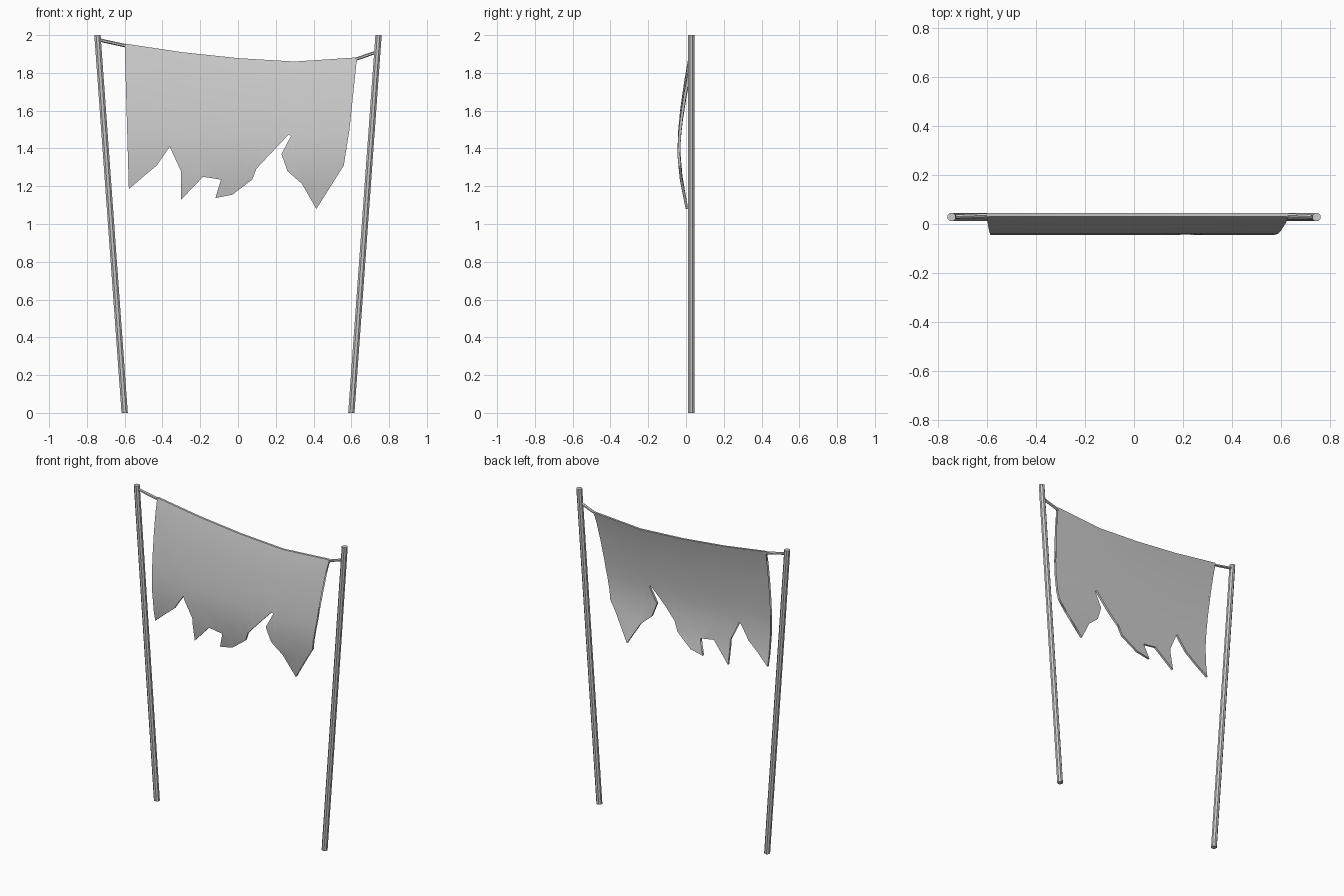
import bpy, bmesh, math
from mathutils import Vector

if "Cube" in bpy.data.objects:
    bpy.data.objects.remove(bpy.data.objects["Cube"])


def interp(pts, v):
    v = min(max(v, pts[0][0]), pts[-1][0])
    for (a, fa), (b, fb) in zip(pts, pts[1:]):
        if v <= b:
            return fa + (fb - fa) * (v - a) / (b - a)


def finish(name, bm, smooth):
    bmesh.ops.recalc_face_normals(bm, faces=bm.faces[:])
    me = bpy.data.meshes.new(name)
    bm.to_mesh(me)
    bm.free()
    ob = bpy.data.objects.new(name, me)
    bpy.context.collection.objects.link(ob)
    bpy.context.view_layer.objects.active = ob
    ob.select_set(True)
    if smooth:
        bpy.ops.object.shade_smooth_by_angle(angle=math.radians(30))
    ob.select_set(False)
    return ob


def rod(name, a, b, r, sides, u, v):
    # straight rod whose end rings lie in the plane of u and v
    bm = bmesh.new()
    rings = []
    for p in (a, b):
        ring = []
        for i in range(sides):
            t = 2 * math.pi * (i + 0.5) / sides
            ring.append(bm.verts.new(Vector(p) + r * (math.cos(t) * Vector(u) + math.sin(t) * Vector(v))))
        rings.append(ring)
        bm.faces.new(ring)
    for i in range(sides):
        j = (i + 1) % sides
        bm.faces.new((rings[0][i], rings[0][j], rings[1][j], rings[1][i]))
    return finish(name, bm, False)


X, Y, Z = (1, 0, 0), (0, 1, 0), (0, 0, 1)

# leaning poles
for side, s in (("left", -1), ("right", 1)):
    rod(side + "_pole", (s * 0.60, 0.028, 0), (s * 0.744, 0.028, 2), 0.018, 8, X, Y)

# short rope ties between cloth corners and poles
rod("left_tie", (-0.592, 0.036, 1.943), (-0.738, 0.03, 1.975), 0.009, 6, Y, Z)
rod("right_tie", (0.622, 0.036, 1.872), (0.738, 0.03, 1.912), 0.009, 6, Y, Z)

# ragged cloth: sagging top edge, torn outline, front-to-back billow
top = [(-0.60, 1.955), (-0.3, 1.91), (0, 1.878), (0.3, 1.86), (0.63, 1.882)]
torn = [(-0.578, 1.8), (-0.578, 1.185), (-0.43, 1.31), (-0.34, 1.44), (-0.302, 1.28),
        (-0.302, 1.128), (-0.185, 1.25), (-0.09, 1.235), (-0.09, 1.178), (-0.12, 1.137),
        (-0.03, 1.155), (0.075, 1.235), (0.12, 1.4), (0.12, 1.49), (0.195, 1.54),
        (0.28, 1.465), (0.23, 1.37), (0.262, 1.28), (0.337, 1.215), (0.415, 1.08),
        (0.482, 1.225), (0.56, 1.31), (0.59, 1.5), (0.594, 1.72), (0.63, 1.862)]
billow = [(0, 0.031), (0.1, 0.01), (0.23, -0.01), (0.4, -0.031),
          (0.52, -0.041), (0.64, -0.045), (0.8, -0.033), (1, -0.002)]
LOW = 1.08


def depth(x, z):
    h = interp(top, x)
    return (h - z) / (h - LOW)


bm = bmesh.new()
outline = [(-0.60, 0.0)] + [(x, depth(x, z)) for x, z in torn] + [(0.63, 0.0)]
bm.faces.new([bm.verts.new((x, 0, t)) for x, t in outline])
bmesh.ops.triangulate(bm, faces=bm.faces[:])
cuts = [((0, 0, t), Z) for t, _ in billow[1:-1]] + [((x, 0, 0), X) for x, _ in top[1:-1]]
for co, no in cuts:
    bmesh.ops.bisect_plane(bm, geom=bm.verts[:] + bm.edges[:] + bm.faces[:], dist=1e-5,
                           plane_co=co, plane_no=no)
for v in bm.verts:
    t, h = v.co.z, interp(top, v.co.x)
    v.co = (v.co.x, interp(billow, t), h - t * (h - LOW))
ext = bmesh.ops.extrude_face_region(bm, geom=bm.faces[:])
bmesh.ops.translate(bm, vec=(0, 0.014, 0),
                    verts=[g for g in ext["geom"] if isinstance(g, bmesh.types.BMVert)])
finish("torn_cloth", bm, True)
